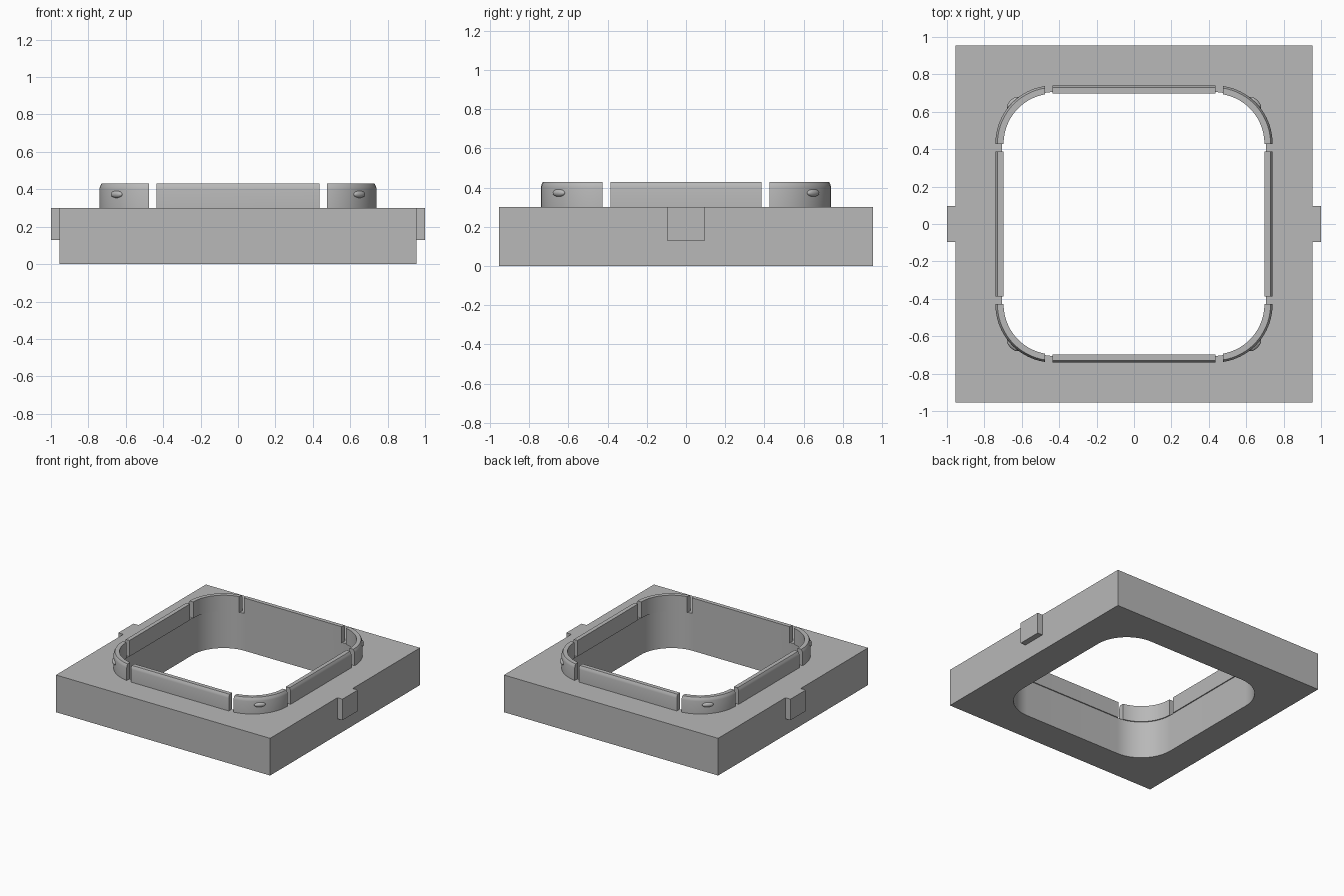
import bpy
import bmesh
from math import sin, cos, pi, radians

if "Cube" in bpy.data.objects:
    bpy.data.objects.remove(bpy.data.objects["Cube"])

grey = bpy.data.materials.new("plain grey")
grey.use_nodes = True
grey.diffuse_color = (0.48, 0.48, 0.48, 1)
grey.node_tree.nodes["Principled BSDF"].inputs["Base Color"].default_value = (0.48, 0.48, 0.48, 1)

CORNER = 0.43      # centre of the rounded corners
BASE_TOP = 0.30
RIM_TOP = 0.43
STEPS = 24


def finish(bm, name):
    bmesh.ops.recalc_face_normals(bm, faces=bm.faces)
    mesh = bpy.data.meshes.new(name)
    bm.to_mesh(mesh)
    bm.free()
    mesh.materials.append(grey)
    obj = bpy.data.objects.new(name, mesh)
    bpy.context.collection.objects.link(obj)
    return obj


def smooth(obj):
    bpy.ops.object.select_all(action="DESELECT")
    obj.select_set(True)
    bpy.context.view_layer.objects.active = obj
    bpy.ops.object.shade_smooth_by_angle(angle=radians(30))


def rounded_loop(bm, half, z, centre):
    """Rounded square of verts; a centre equal to half gives sharp corners."""
    verts = []
    for quarter in range(4):
        sx, sy = [(1, 1), (-1, 1), (-1, -1), (1, -1)][quarter]
        for i in range(STEPS + 1):
            a = (quarter + i / STEPS) * pi / 2
            r = half - centre
            verts.append(bm.verts.new((sx * centre + r * cos(a), sy * centre + r * sin(a), z)))
    return verts


def frame(name, profile):
    """Closed square frame swept from (half width, height, corner centre) points."""
    bm = bmesh.new()
    loops = [rounded_loop(bm, *p) for p in profile]
    for a, b in zip(loops, loops[1:] + loops[:1]):
        for i in range(len(a)):
            j = (i + 1) % len(a)
            bm.faces.new((a[i], a[j], b[j], b[i]))
    bmesh.ops.remove_doubles(bm, verts=bm.verts, dist=1e-5)
    return finish(bm, name)


def box(name, low, high):
    bm = bmesh.new()
    bmesh.ops.create_cube(bm, size=1)
    for v in bm.verts:
        v.co = [(a + b) / 2 + c * (b - a) for a, b, c in zip(low, high, v.co)]
    return finish(bm, name)


# Square base with a rounded opening
OUT, HOLE = 0.955, 0.705
base = frame("base", [(OUT, 0, OUT), (OUT, BASE_TOP, OUT),
                      (HOLE, BASE_TOP, CORNER), (HOLE, 0, CORNER)])
smooth(base)

# Raised rim with a softened outer top edge
rim = frame("rim", [(h, z, CORNER) for h, z in (
    (0.697, BASE_TOP), (0.741, BASE_TOP), (0.741, 0.402), (0.738, 0.415),
    (0.73, RIM_TOP), (0.697, RIM_TOP))])

# Slots that split the rim into four strips and four corners
slots = []
for s in (-1, 1):
    x, y, w = s * 0.4565, s * 0.4065, 0.02
    slots.append(box("slot_cutter", (x - w, -1, 0.2), (x + w, 1, 0.6)))
    slots.append(box("slot_cutter", (-1, y - w, 0.2), (1, y + w, 0.6)))
for slot in slots:
    slot.hide_render = True
    mod = rim.modifiers.new("slot", "BOOLEAN")
    mod.operation = "DIFFERENCE"
    mod.solver = "EXACT"
    mod.object = slot
bpy.context.view_layer.update()
cut = bpy.data.meshes.new_from_object(rim.evaluated_get(bpy.context.evaluated_depsgraph_get()))
rim.modifiers.clear()
rim.data = cut
for slot in slots:
    bpy.data.objects.remove(slot)
smooth(rim)

# Side tabs
for side, s in (("left", 1), ("right", -1)):
    xs = sorted((s * 0.94, s * 1.0))
    box(side + "_tab", (xs[0], -0.097, 0.13), (xs[1], 0.097, BASE_TOP))

# Snap bumps on the rim corners
for k in range(4):
    a = pi / 4 + k * pi / 2
    bm = bmesh.new()
    bmesh.ops.create_uvsphere(bm, u_segments=24, v_segments=12, radius=1)
    bump = finish(bm, "snap_bump")
    d = 0.309
    bump.scale = (0.017, 0.042, 0.019)
    bump.rotation_euler.z = a
    bump.location = (CORNER * (1 if cos(a) > 0 else -1) + d * cos(a),
                     CORNER * (1 if sin(a) > 0 else -1) + d * sin(a), 0.373)
    smooth(bump)
